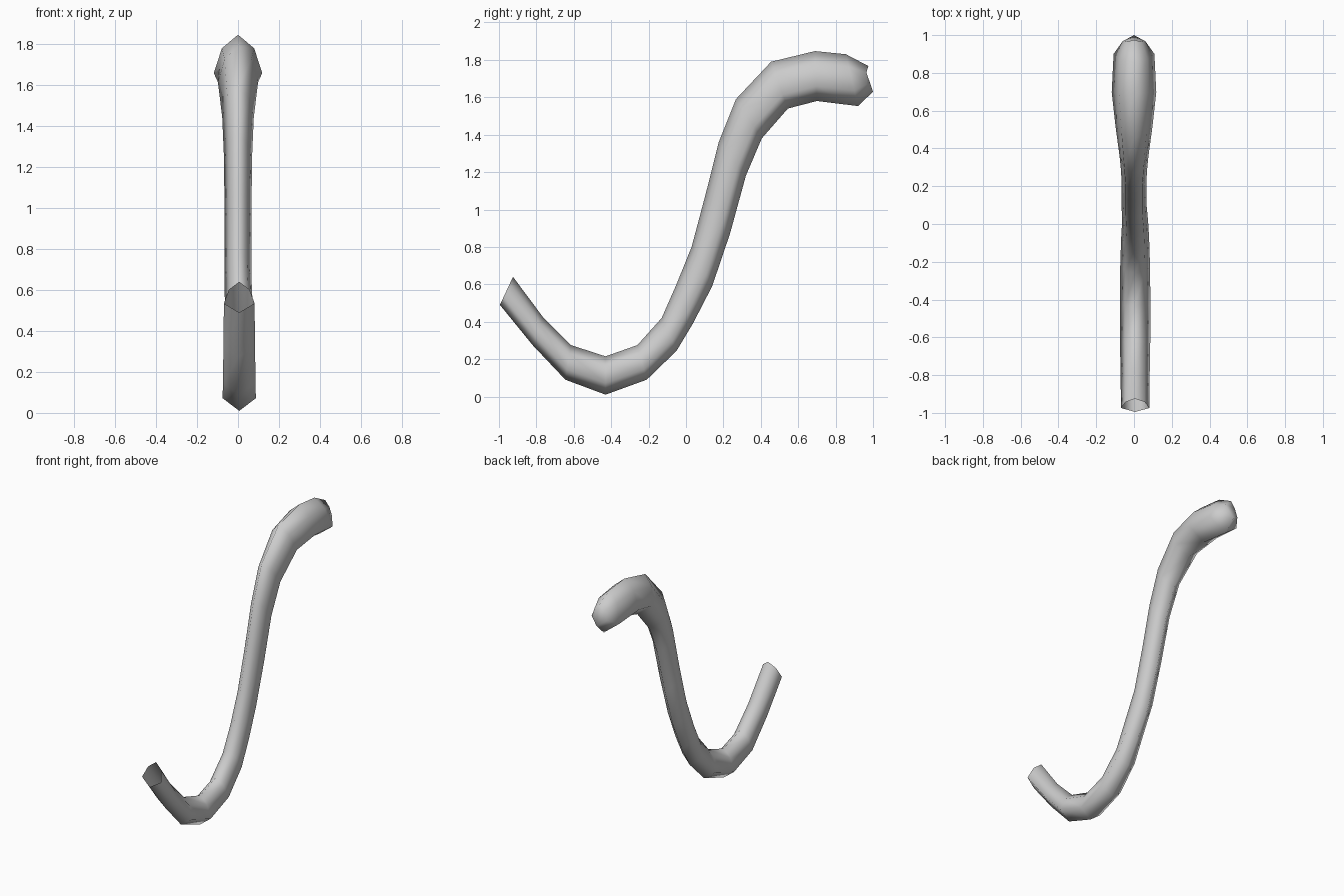
import bpy
import bmesh
from mathutils import Vector

cube = bpy.data.objects.get("Cube")
if cube:
    bpy.data.objects.remove(cube, do_unlink=True)

# Pale grey surface
grey = bpy.data.materials.new("pale_grey")
grey.use_nodes = True
colour = (0.6, 0.6, 0.6, 1)
grey.diffuse_color = colour
grey.node_tree.nodes["Principled BSDF"].inputs["Base Color"].default_value = colour

# Rings along the tail: upper y, z; lower y, z; half width
RINGS = [
    (-.925, .64, -.995, .49, .075),
    (-.765, .425, -.82, .275, .077),
    (-.615, .275, -.645, .09, .08),
    (-.43, .215, -.43, .01, .081),
    (-.26, .275, -.21, .09, .079),
    (-.13, .42, -.05, .245, .074),
    (-.053, .595, .037, .39, .069),
    (.03, .80, .14, .59, .066),
    (.107, 1.09, .235, .87, .066),
    (.175, 1.36, .32, 1.18, .068),
    (.267, 1.59, .405, 1.38, .077),
    (.455, 1.79, .545, 1.54, .098),
    (.69, 1.847, .70, 1.58, .118),
    (.855, 1.83, .92, 1.553, .108),
    (.975, 1.767, 1.0, 1.63, .06),
]
# Six-sided section: share of half width, share of the way down
SECTION = [(0, 0), (.67, .25), (1, .7), (0, 1), (-1, .7), (-.67, .25)]


def make_ring(bm, ring, bow):
    top, bottom = Vector((0, *ring[:2])), Vector((0, *ring[2:4]))
    drift = .006 if ring[0] < 0 else 0
    verts = []
    for across, down in SECTION:
        p = top.lerp(bottom, down)
        p.x = drift + across * ring[4]
        p.y -= bow * abs(across)
        verts.append(bm.verts.new(p))
    return verts


# Curved tail: open at the root, closed at the rounded tip
bm = bmesh.new()
rings = [make_ring(bm, r, .025 if r is RINGS[-1] else 0) for r in RINGS]
for a, b in zip(rings, rings[1:]):
    for i in range(len(SECTION)):
        j = (i + 1) % len(SECTION)
        bm.faces.new((a[i], a[j], b[j], b[i]))
bm.faces.new(rings[-1])
bmesh.ops.recalc_face_normals(bm, faces=bm.faces)
for f in bm.faces:
    f.smooth = True

mesh = bpy.data.meshes.new("tail")
bm.to_mesh(mesh)
bm.free()
mesh.materials.append(grey)
tail = bpy.data.objects.new("tail", mesh)
bpy.context.collection.objects.link(tail)
